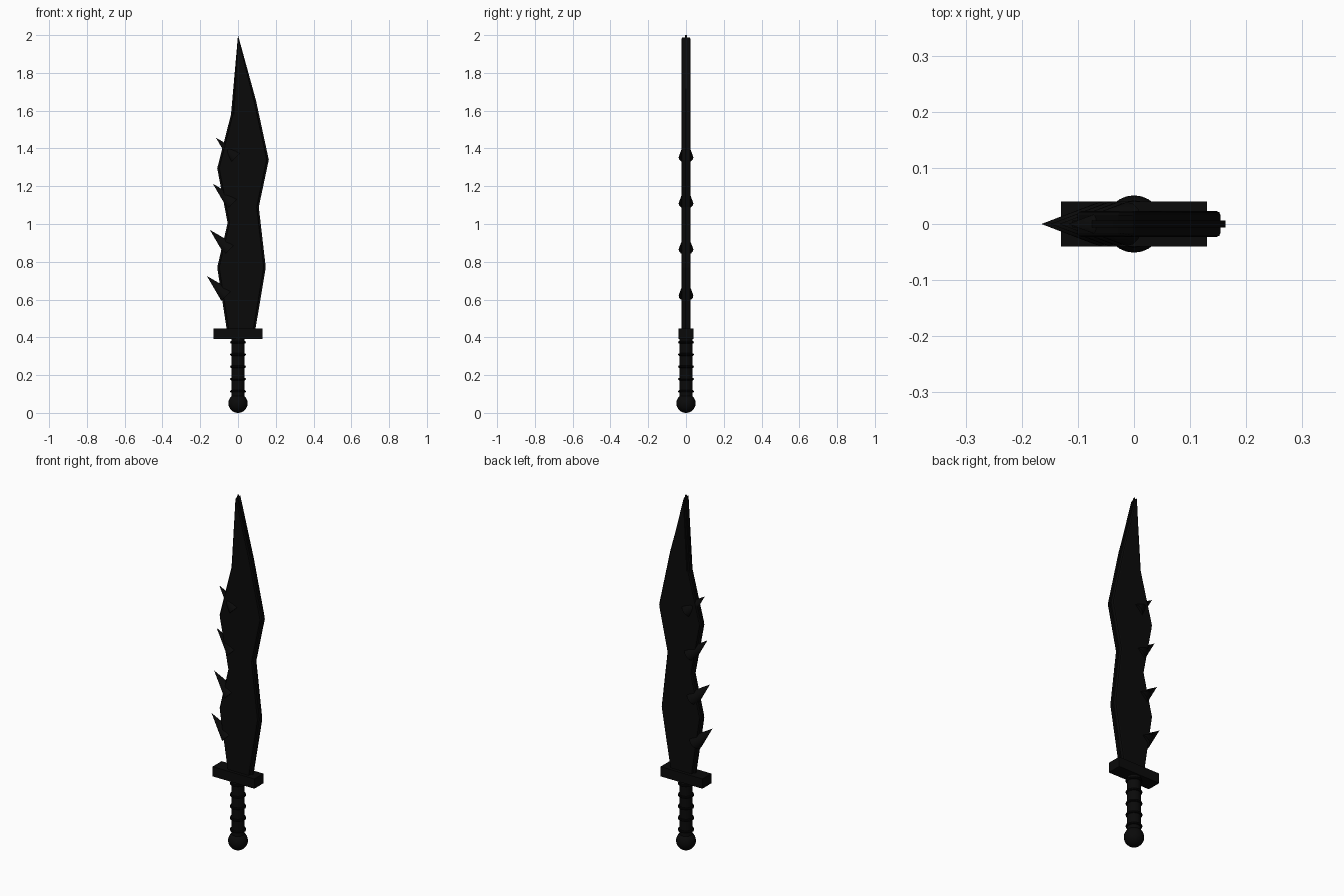
import bpy, bmesh, math
from mathutils import Vector

if "Cube" in bpy.data.objects:
    bpy.data.objects.remove(bpy.data.objects["Cube"])


def material(name, value):
    m = bpy.data.materials.new(name)
    m.diffuse_color = (value, value, value, 1)
    m.use_nodes = True
    m.node_tree.nodes["Principled BSDF"].inputs["Base Color"].default_value = m.diffuse_color
    return m


BLADE = material("blade black", 0.003)
HILT = material("hilt black", 0.003)
RING = material("ring black", 0.002)

# Blade outline (x, z), counter-clockwise seen from the front
OUTLINE = [(-0.058, 0.43), (0.09, 0.43), (0.147, 0.77), (0.11, 1.09),
           (0.163, 1.34), (0.095, 1.655), (0.0, 2.0), (-0.037, 1.58),
           (-0.11, 1.295), (-0.055, 1.005), (-0.11, 0.77)]


def finish(name, mat, smooth=True):
    ob = bpy.context.object
    ob.name = name
    ob.data.materials.append(mat)
    if smooth:
        bpy.ops.object.shade_smooth_by_angle(angle=math.radians(35))
    return ob


def slab(name, layers, mat):
    """Stack inset copies of the outline along y and join them."""
    bm = bmesh.new()
    rings = []
    for y, inset in layers:
        ring = []
        for x, z in OUTLINE:
            if x == 0:                       # tip
                z -= inset * 1.3
            else:
                x -= math.copysign(inset, x)
            ring.append(bm.verts.new((x, y, z)))
        rings.append(ring)
    n = len(OUTLINE)
    for a, b in zip(rings, rings[1:]):
        for i in range(n):
            j = (i + 1) % n
            bm.faces.new((a[i], a[j], b[j], b[i]))
    bm.faces.new(rings[0])
    bm.faces.new(rings[-1][::-1])
    bmesh.ops.recalc_face_normals(bm, faces=bm.faces)
    me = bpy.data.meshes.new(name)
    bm.to_mesh(me)
    bm.free()
    ob = bpy.data.objects.new(name, me)
    bpy.context.collection.objects.link(ob)
    me.materials.append(mat)


# Blade body with rounded rims, and the thin cutting edge around it
half = [(-0.023, 0.016), (-0.021, 0.011), (-0.016, 0.009)]
slab("blade", half + [(-y, d) for y, d in reversed(half)], BLADE)
slab("cutting_edge", [(-0.006, 0), (0.006, 0)], BLADE)

# Spikes along the back of the blade, leaning up and outwards
LENGTH = 0.148
axis = Vector((-1, 0, 1)).normalized()
for i in range(4):
    tip = Vector((-0.165 + 0.016 * i, 0, 0.725 + 0.244 * i))
    bpy.ops.mesh.primitive_cone_add(vertices=16, radius1=0.039, radius2=0,
                                    depth=LENGTH, location=tip - axis * LENGTH / 2,
                                    rotation=(0, -math.pi / 4, 0))
    finish(f"spike_{i + 1}", BLADE)

# Guard
bpy.ops.mesh.primitive_cube_add(size=1, location=(0, 0, 0.42))
bpy.context.object.scale = (0.26, 0.08, 0.055)
finish("guard", HILT, smooth=False)

# Grip and its rings
bpy.ops.mesh.primitive_cylinder_add(vertices=24, radius=0.034, depth=0.33,
                                    location=(0, 0, 0.235))
finish("grip", HILT)
for i in range(5):
    bpy.ops.mesh.primitive_torus_add(major_segments=24, minor_segments=8,
                                     major_radius=0.035, minor_radius=0.007,
                                     location=(0, 0, 0.114 + 0.065 * i))
    finish(f"grip_ring_{i + 1}", RING)

# Pommel
bpy.ops.mesh.primitive_uv_sphere_add(segments=24, ring_count=16, radius=0.051,
                                     location=(0, 0, 0.051))
finish("pommel", HILT)
